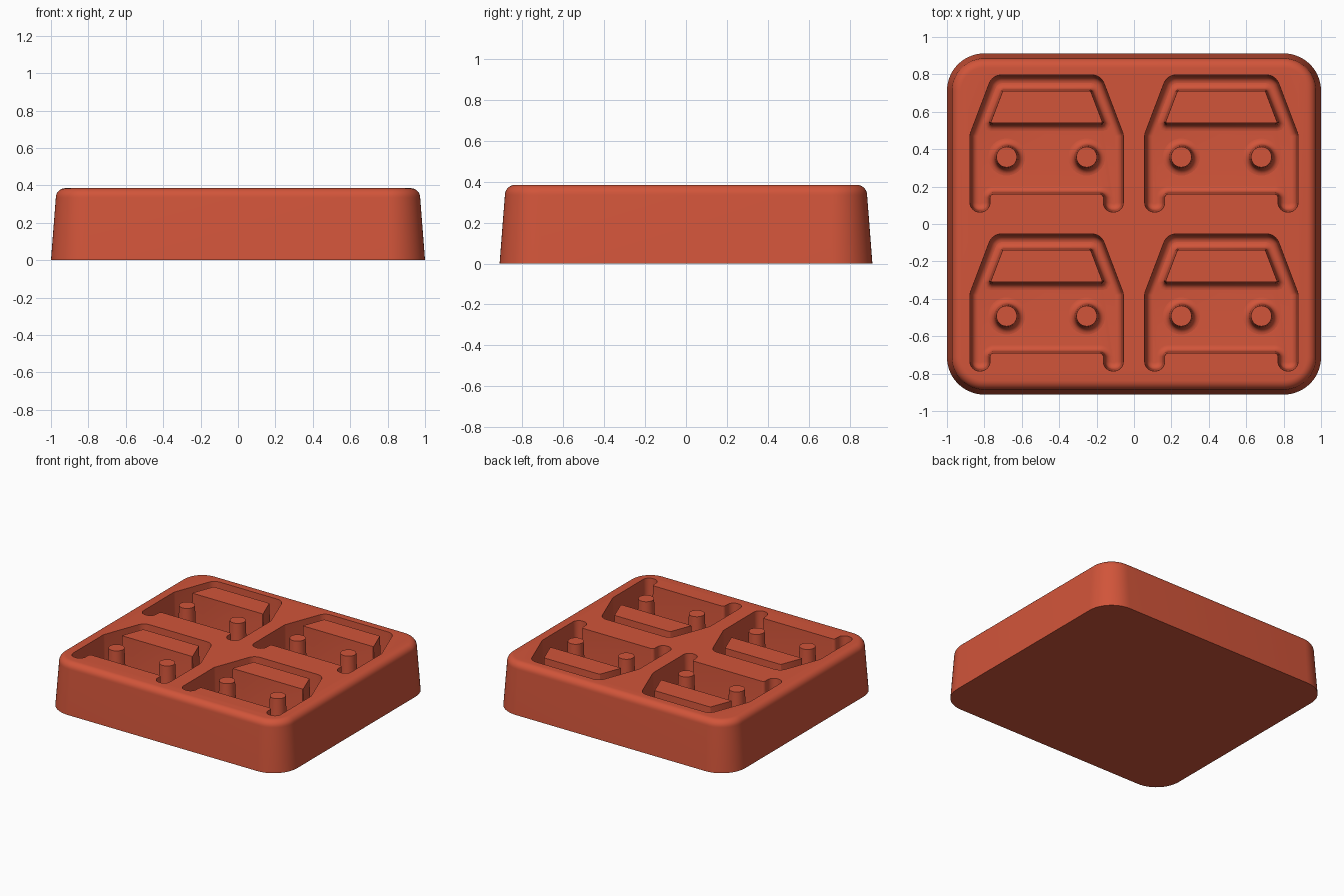
import bpy, bmesh, math
from mathutils import Vector

cube = bpy.data.objects.get("Cube")
if cube:
    bpy.data.objects.remove(cube, do_unlink=True)

HEIGHT, FLOOR = 0.385, 0.10

mat = bpy.data.materials.new("brick red")
mat.use_nodes = True
COLOUR = (0.64, 0.09, 0.042, 1)
mat.diffuse_color = COLOUR
mat.node_tree.nodes["Principled BSDF"].inputs["Base Color"].default_value = COLOUR


def rounded(corners, steps=8):
    """Counter-clockwise outline from (x, y, radius) corners."""
    out, n = [], len(corners)
    for i, (x, y, r) in enumerate(corners):
        p = Vector((x, y))
        a = (Vector(corners[i - 1][:2]) - p).normalized()
        b = (Vector(corners[(i + 1) % n][:2]) - p).normalized()
        half = a.angle(b) / 2
        centre = p + (a + b).normalized() * (r / math.sin(half))
        start = p + a * (r / math.tan(half)) - centre
        end = p + b * (r / math.tan(half)) - centre
        sweep = math.atan2(start.x * end.y - start.y * end.x, start.dot(end))
        for k in range(steps + 1):
            t, s = sweep * k / steps, start
            out.append(centre + Vector((s.x * math.cos(t) - s.y * math.sin(t),
                                        s.x * math.sin(t) + s.y * math.cos(t))))
    return out


def inset(outline, d):
    """Move an outline inward by d (outward when negative)."""
    out, n = [], len(outline)
    for i, p in enumerate(outline):
        e = (p - outline[i - 1]).normalized()
        f = (outline[(i + 1) % n] - p).normalized()
        n1, n2 = Vector((-e.y, e.x)), Vector((-f.y, f.x))
        out.append(p + (n1 + n2) * (d / (1 + n1.dot(n2))))
    return out


def loft(name, outline, rings, centres=((0, 0),)):
    """Closed solid through (inset, z) rings, repeated at each centre."""
    bm = bmesh.new()
    for cx, cy in centres:
        loops = [[bm.verts.new((p.x + cx, p.y + cy, z)) for p in inset(outline, d)]
                 for d, z in rings]
        bm.faces.new(loops[0])
        bm.faces.new(loops[-1])
        n = len(outline)
        for lo, hi in zip(loops, loops[1:]):
            for i in range(n):
                j = (i + 1) % n
                bm.faces.new((lo[i], lo[j], hi[j], hi[i]))
    bmesh.ops.recalc_face_normals(bm, faces=bm.faces)
    mesh = bpy.data.meshes.new(name)
    bm.to_mesh(mesh)
    bm.free()
    mesh.materials.append(mat)
    ob = bpy.data.objects.new(name, mesh)
    bpy.context.collection.objects.link(ob)
    return ob


def activate(ob):
    bpy.ops.object.select_all(action='DESELECT')
    ob.select_set(True)
    bpy.context.view_layer.objects.active = ob


def mirrored(half):
    return half + [(-x, y, r) for x, y, r in reversed(half)]


def fillet(r, steps=6):
    """(across, up) points of a floor fillet, wall end first."""
    return [(r - r * math.cos(t), r - r * math.sin(t))
            for t in (math.pi / 2 * k / steps for k in range(steps + 1))]


# Tapered block with a rounded top rim
R, DRAFT = 0.05, 0.026
rim = [(DRAFT + a, HEIGHT - b) for a, b in fillet(R)]
block = loft("mould_block", rounded(mirrored([(1, -0.912, 0.2), (1, 0.912, 0.2)]), 14),
             [(0, 0)] + rim_points if (rim_points := [
                 (DRAFT + R * (1 - math.cos(t)), HEIGHT - R + R * math.sin(t))
                 for t in (math.pi / 2 * k / 7 for k in range(8))]) else rim)

# Four car-shaped cavities with filleted floors
cells = [(sx * 0.467, sy * 0.425) for sx in (-1, 1) for sy in (-1, 1)]
car = rounded(mirrored([(0.303, -0.265, 0.02), (0.303, -0.361, 0.05), (0.41, -0.361, 0.05),
                        (0.41, 0.055, 0.06), (0.29, 0.372, 0.07)]))
wall = [(0.01 + a, FLOOR + 0.035 - 0.035 + b) for a, b in fillet(0.034)]
cutter = loft("cavity_cutter", car, [(0, HEIGHT + 0.06), (0, HEIGHT)] + wall, cells)
activate(block)
cut = block.modifiers.new("cavities", 'BOOLEAN')
cut.operation, cut.solver, cut.object = 'DIFFERENCE', 'EXACT', cutter
bpy.ops.object.modifier_apply(modifier=cut.name)
bpy.data.objects.remove(cutter, do_unlink=True)

# Raised window blocks and headlight pegs, flush with the rim
flare = [(0, HEIGHT)] + [(-d, z) for d, z in wall] + [(-0.044, FLOOR - 0.01)]
window = rounded(mirrored([(0.3, 0.115, 0.006), (0.235, 0.285, 0.006)]), 3)
windows = loft("window_blocks", window, flare, cells)
circle = [Vector((math.cos(t), math.sin(t))) * 0.055
          for t in (math.tau * k / 32 for k in range(32))]
pegs = loft("headlight_pegs", circle, flare,
            [(x + s * 0.214, y - 0.067) for x, y in cells for s in (-1, 1)])

for ob in (block, windows, pegs):
    activate(ob)
    bpy.ops.object.shade_smooth_by_angle(angle=math.radians(35))
